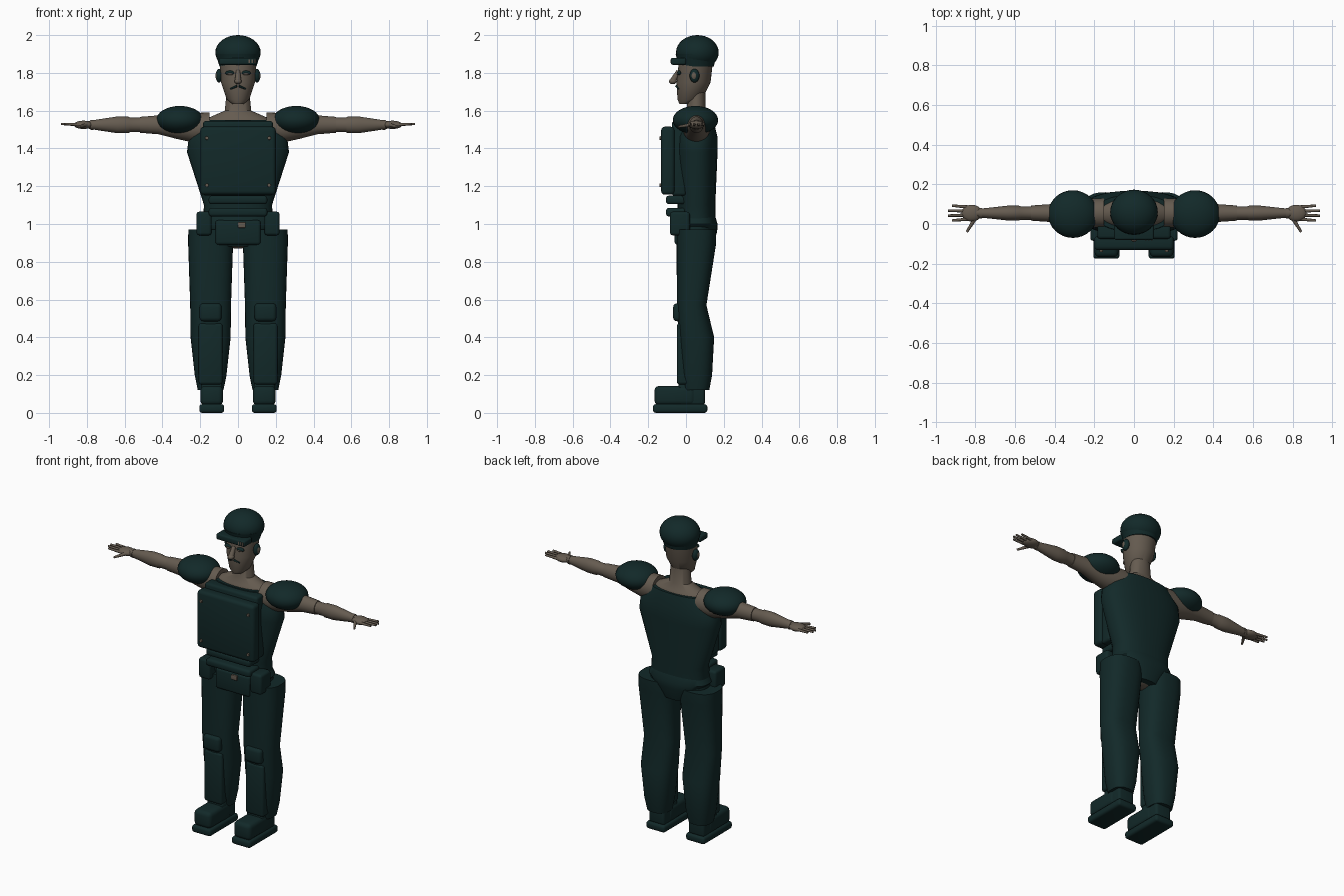
import bpy, bmesh, math
from mathutils import Matrix, Vector

cube = bpy.data.objects.get("Cube")
if cube:
    bpy.data.objects.remove(cube, do_unlink=True)

# Shared levels: body axis depth, arm height, eye height, leg offset
AXIS, ARM, EYES, LEG = .055, 1.525, 1.8, .145


def material(name, *rgb):
    mat = bpy.data.materials.new(name)
    mat.use_nodes = True
    mat.diffuse_color = (*rgb, 1)
    mat.node_tree.nodes["Principled BSDF"].inputs["Base Color"].default_value = (*rgb, 1)
    return mat


CLOTH = material("dark_teal", .006, .022, .022)
SKIN = material("muted_skin", .13, .105, .08)


def finish(name, bm, mat):
    """Turn a bmesh into a smooth shaded object that keeps sharp edges."""
    bmesh.ops.recalc_face_normals(bm, faces=bm.faces)
    mesh = bpy.data.meshes.new(name)
    bm.to_mesh(mesh)
    bm.free()
    mesh.materials.append(mat)
    for polygon in mesh.polygons:
        polygon.use_smooth = True
    mesh.set_sharp_from_angle(angle=math.radians(40))
    bpy.context.scene.collection.objects.link(bpy.data.objects.new(name, mesh))


def loft(name, mat, rings, centre=(0, AXIS), sideways=0, power=2.0, sides=32):
    """Skin rounded rings (distance, radius, radius, optional shift in depth)."""
    bm = bmesh.new()
    loops = []
    for distance, radius_a, radius_b, *shift in rings:
        loop = []
        for i in range(sides):
            turn = math.tau * i / sides
            c, s = math.cos(turn), math.sin(turn)
            a = centre[0] + radius_a * math.copysign(abs(c) ** (2 / power), c)
            b = centre[1] + radius_b * math.copysign(abs(s) ** (2 / power), s) + sum(shift)
            point = (sideways * distance, a, b) if sideways else (a, b, distance)
            loop.append(bm.verts.new(point))
        loops.append(loop)
    for lower, upper in zip(loops, loops[1:]):
        for i in range(sides):
            bm.faces.new((lower[i - 1], lower[i], upper[i], upper[i - 1]))
    bm.faces.new(loops[0])
    bm.faces.new(loops[-1])
    finish(name, bm, mat)


def box(name, mat, middle, half_width, front, back, bottom, top, bevel=.015):
    """Rounded box around a middle x."""
    low = Vector((middle - half_width, front, bottom))
    high = Vector((middle + half_width, back, top))
    bm = bmesh.new()
    bmesh.ops.create_cube(bm, size=1, matrix=Matrix.Translation((low + high) / 2)
                          @ Matrix.Diagonal((*(high - low), 1)))
    bmesh.ops.bevel(bm, geom=bm.edges[:], offset=bevel, segments=3,
                    profile=.5, affect="EDGES")
    finish(name, bm, mat)


def ball(name, mat, centre, radii, sides=32):
    bm = bmesh.new()
    bmesh.ops.create_uvsphere(bm, u_segments=sides, v_segments=sides // 2, radius=1,
                              matrix=Matrix.Translation(centre)
                              @ Matrix.Diagonal((*radii, 1)))
    finish(name, bm, mat)


def rod(name, mat, start, end, start_radius, end_radius, sides=12):
    start, end = Vector(start), Vector(end)
    along = end - start
    turn = along.to_track_quat("Z", "Y").to_matrix().to_4x4()
    bm = bmesh.new()
    bmesh.ops.create_cone(bm, cap_ends=True, segments=sides, radius1=start_radius,
                          radius2=end_radius, depth=along.length,
                          matrix=Matrix.Translation((start + end) / 2) @ turn)
    finish(name, bm, mat)


# Torso, pelvis garment, neck and head
loft("vest", CLOTH, [(.96, .19, .1), (1.1, .18, .1), (1.38, .27, .112),
                     (1.46, .26, .112), (1.55, .19, .09)], power=2.4)
loft("trunks", CLOTH, [(.88, .1, .085), (.96, .165, .11), (1, .2, .112),
                       (1.04, .18, .1)], power=2.4)
box("front_guard", CLOTH, 0, .12, -.06, 0, .89, 1.02)
ball("lower_pelvis", SKIN, (0, AXIS, .9), (.08, .06, .03))
loft("neck_and_shoulders", SKIN, [(1.42, .24, .09), (1.53, .2, .085), (1.565, .15, .07),
                                  (1.6, .07, .05), (1.72, .058, .046)])
loft("head", SKIN, [(1.635, .03, .03, -.06), (1.66, .06, .065, -.035),
                    (1.75, .09, .09, -.015), (1.88, .1, .09)])

# Face
rod("nose_bridge", SKIN, (0, -.04, 1.81), (0, -.07, 1.755), .011, .017)
ball("nose_tip", SKIN, (0, -.07, 1.755), (.019, .02, .015))
for side in (1, -1):
    rod("moustache", CLOTH, (side * .006, -.052, 1.73), (side * .04, -.036, 1.715), .006, .004)
    ball("eye", CLOTH, (side * .042, -.036, EYES), (.026, .011, .012))
    ball("eyelid", SKIN, (side * .042, -.043, EYES - .006), (.017, .007, .006))
    ball("ear_rim", CLOTH, (side * .1, .045, EYES - .015), (.018, .026, .036))
    ball("ear", SKIN, (side * .104, .043, EYES - .015), (.016, .018, .026))

# Cap
ball("cap_dome", CLOTH, (0, .06, 1.908), (.12, .113, .092))
loft("cap_band", CLOTH, [(1.835, .098, .092), (1.9, .118, .11)])
box("cap_brim", CLOTH, 0, .1, -.08, 0, 1.843, 1.88, bevel=.01)
for i in range(3):
    box("cap_badge_bar", SKIN, .06 + i * .015, .004, -.083, -.07, 1.852, 1.872, bevel=.001)

# Chest armour and belt
box("chest_plate", CLOTH, 0, .2, -.132, -.06, 1.155, 1.515, bevel=.02)
box("chest_backing", CLOTH, 0, .185, -.075, 0, 1.15, 1.545)
for height in (1.04, 1.105):
    box("waist_plate", CLOTH, 0, .155, -.106, 0, height, height + .045)
box("belt_buckle", SKIN, .02, .02, -.07, -.05, .98, 1.01, bevel=.003)

for side in (1, -1):
    # Plate screws and belt pouch
    for height in (1.205, 1.455):
        rod("plate_screw", SKIN, (side * .165, -.12, height), (side * .165, -.14, height),
            .011, .009)
    box("belt_pouch", CLOTH, side * .18, .04, -.085, .02, .94, 1.065)

    # Legs, pads and boots
    leg = side * LEG
    loft("trouser_leg", CLOTH, [(.12, .068, .068), (.2, .084, .083), (.4, .106, .094),
                                (.57, .108, .078, -.025), (.9, .119, .105), (.97, .118, .105)],
         centre=(leg, AXIS), power=2.5)
    box("knee_pad", CLOTH, leg, .058, -.068, 0, .485, .58, bevel=.02)
    box("shin_guard", CLOTH, leg, .063, -.048, .02, .15, .475)
    box("boot_sole", CLOTH, leg - side * .006, .066, -.175, .113, 0, .046)
    box("boot_toe", CLOTH, leg - side * .006, .06, -.167, .05, .04, .143, bevel=.025)
    box("boot_heel", CLOTH, leg - side * .006, .055, -.04, .1, .04, .16)

    # Shoulders and arms
    ball("shoulder_pad", CLOTH, (side * .308, .05, 1.55), (.125, .12, .075))
    loft("upper_arm", SKIN, [(.15, .075, .08, -.015), (.24, .072, .078, -.015),
                             (.33, .06, .063, -.01), (.42, .045, .05), (.52, .038, .042)],
         centre=(AXIS, ARM), sideways=side)
    loft("forearm", SKIN, [(.5, .034, .038), (.57, .034, .038), (.58, .037, .043),
                           (.64, .037, .044), (.72, .028, .032), (.8, .02, .019)],
         centre=(AXIS, ARM), sideways=side)
    rod("wrist_band", SKIN, (side * .765, AXIS, ARM), (side * .78, AXIS, ARM), .027, .026)

    # Hands
    ball("palm", SKIN, (side * .818, AXIS, ARM), (.052, .042, .022))
    for spread in (-1.5, -.5, .5, 1.5):
        reach = .94 - .01 * spread ** 2
        rod("finger", SKIN, (side * .83, AXIS + spread * .02, ARM),
            (side * reach, AXIS + spread * .025, ARM + .005), .009, .006)
    rod("thumb", SKIN, (side * .8, .03, ARM), (side * .842, -.04, ARM - .01), .011, .006)
